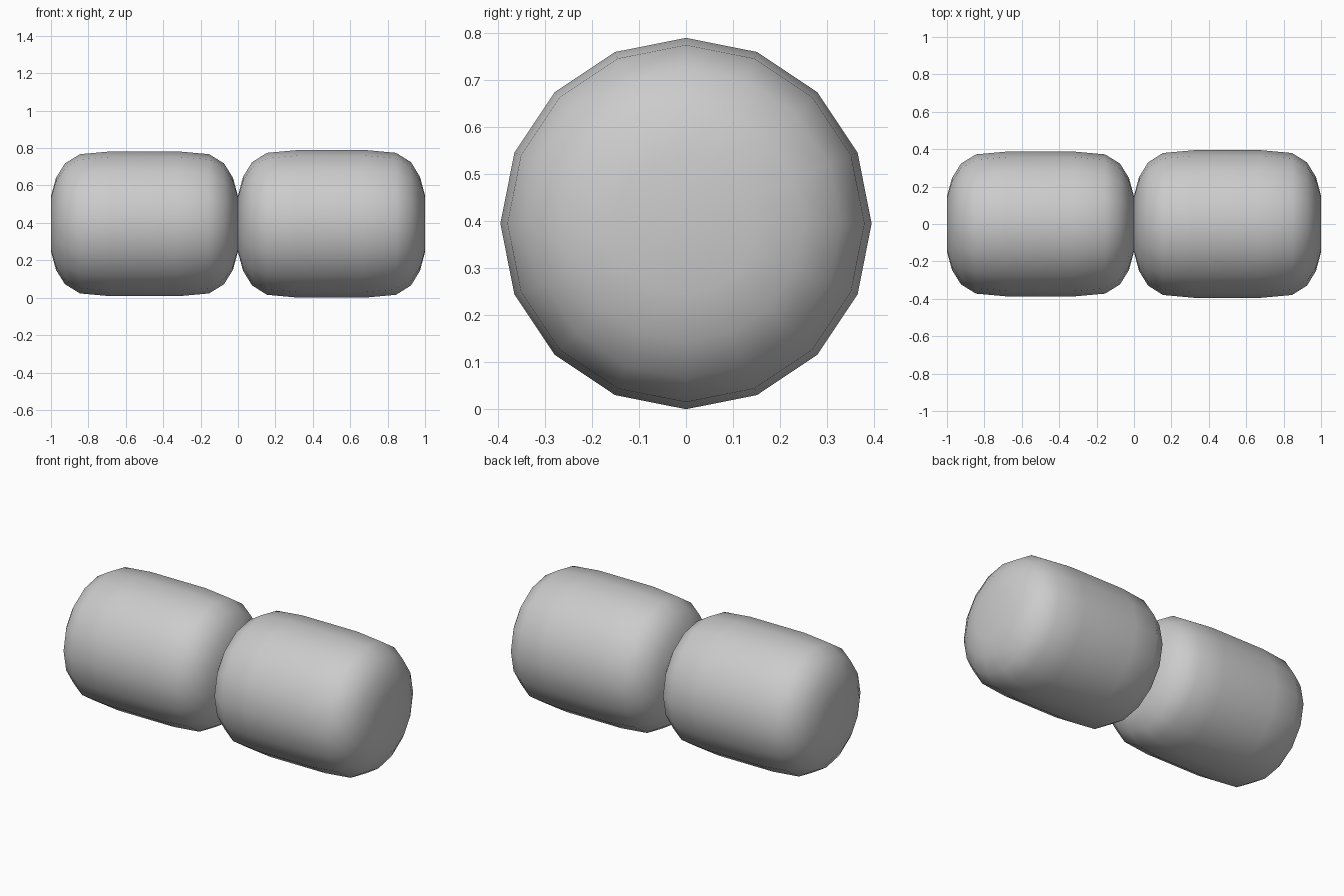
import bpy, bmesh, math

if "Cube" in bpy.data.objects:
    bpy.data.objects.remove(bpy.data.objects["Cube"])

SIDES = 16
# Half profile of one rounded barrel: distance from its end, radius
HALF = [(0.0, 0.15), (0.027, 0.25), (0.075, 0.328), (0.155, 0.378), (0.32, 0.393)]


def barrel(name, x0, scale):
    """Lathe the mirrored profile around the x axis."""
    profile = HALF + [(1 - d, r) for d, r in reversed(HALF)]
    bm = bmesh.new()
    rings = []
    for d, r in profile:
        ring = []
        for i in range(SIDES):
            a = 2 * math.pi * i / SIDES
            ring.append(bm.verts.new((x0 + d, r * scale * math.cos(a),
                                      0.395 + r * scale * math.sin(a))))
        rings.append(ring)
    for a, b in zip(rings, rings[1:]):
        for i in range(SIDES):
            j = (i + 1) % SIDES
            bm.faces.new((a[i], a[j], b[j], b[i]))
    bm.faces.new(rings[0])
    bm.faces.new(rings[-1])
    bmesh.ops.recalc_face_normals(bm, faces=bm.faces[:])
    for f in bm.faces:
        f.smooth = True
    mesh = bpy.data.meshes.new(name)
    bm.to_mesh(mesh)
    bm.free()
    obj = bpy.data.objects.new(name, mesh)
    bpy.context.collection.objects.link(obj)
    return obj


# Two barrels lying end to end, the left one very slightly slimmer
barrel("left_barrel", -1.0, 0.985)
barrel("right_barrel", 0.0, 1.004)
